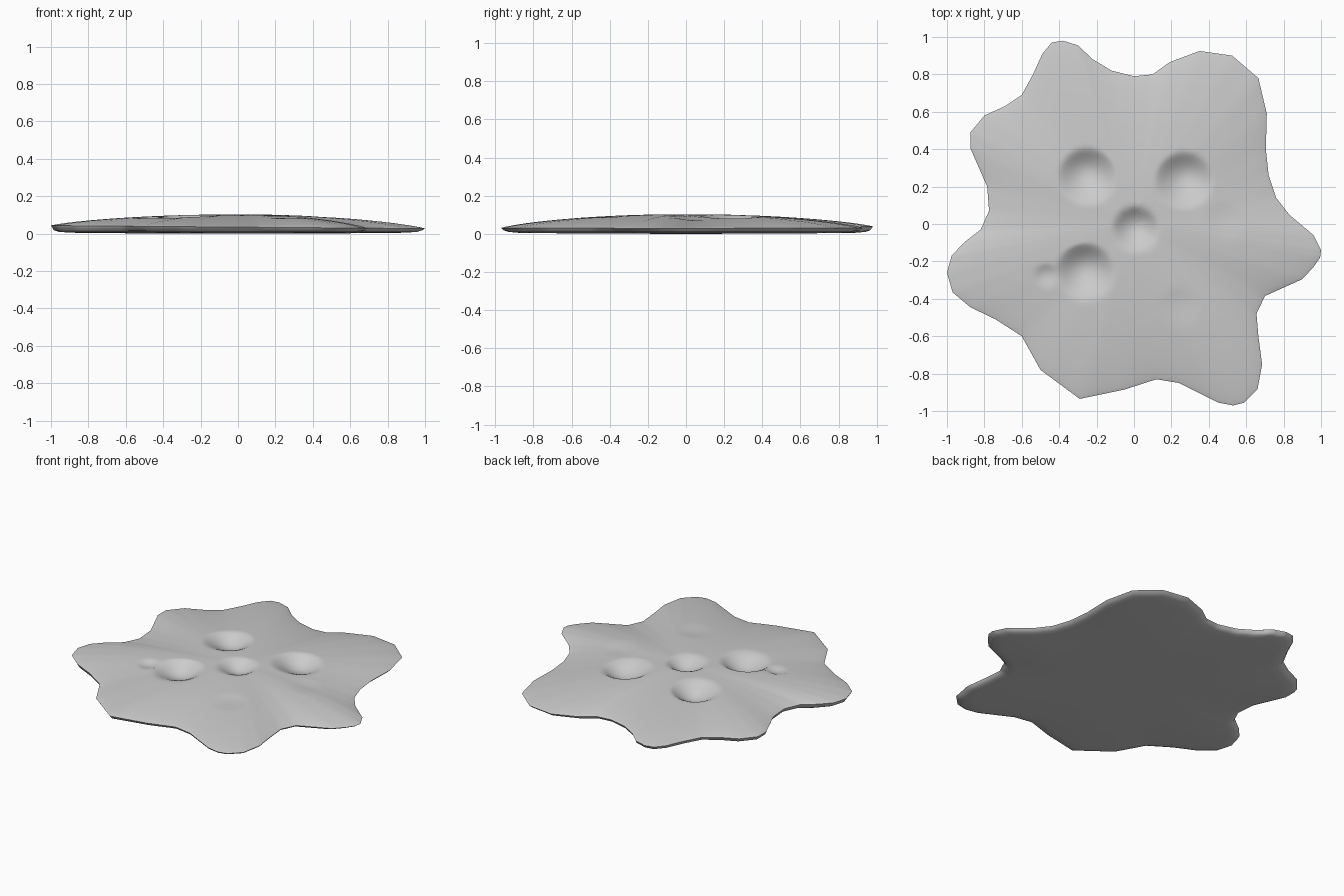
import bpy, bmesh, math
from mathutils import Vector

if "Cube" in bpy.data.objects:
    bpy.data.objects.remove(bpy.data.objects["Cube"])

# Splat outline, counter-clockwise seen from above
OUTLINE = [
    (1.0, -.14), (.96, -.06), (.83, .05), (.76, .14), (.72, .26), (.705, .40), (.71, .59),
    (.665, .78), (.525, .90), (.35, .925), (.19, .865), (.10, .80), (0, .79), (-.12, .82),
    (-.22, .88), (-.30, .955), (-.38, .98), (-.44, .97), (-.49, .91), (-.54, .80),
    (-.60, .69), (-.69, .63), (-.80, .58), (-.875, .49), (-.875, .405), (-.785, .20),
    (-.775, .07), (-.82, -.03), (-.91, -.10), (-.975, -.17), (-1.0, -.26), (-.97, -.365),
    (-.875, -.445), (-.74, -.51), (-.60, -.60), (-.50, -.78), (-.29, -.935), (-.05, -.885),
    (.12, -.83), (.24, -.85), (.45, -.955), (.53, -.97), (.59, -.955), (.66, -.885),
    (.685, -.75), (.665, -.60), (.655, -.48), (.70, -.385), (.90, -.295), (.96, -.23),
    (.995, -.18)]

# Dents in the top: x, y, radius, depth
DENTS = [(-.25, .25, .16, .06), (.27, .23, .16, .06), (.01, -.03, .13, .05),
         (-.26, -.26, .16, .06), (-.47, -.28, .07, .015),
         (.48, 0, .12, .005), (.25, -.45, .12, .006)]


def top_height(x, y, s):
    z = .035 + .068 * max(0, 1 - s * s) ** .8 - .008 * x * s
    for cx, cy, r, depth in DENTS:
        dx, dy = (x - cx) / r, (y - cy) / r
        q = dx * dx + dy * dy
        if q < 1:
            z -= depth * (1 - q) ** 1.5 * (1 + .5 * dy)
    return z


# Split each outline edge for a finer mesh
SPLIT = 4
rim = []
for i, a in enumerate(OUTLINE):
    a, b = Vector(a), Vector(OUTLINE[(i + 1) % len(OUTLINE)])
    rim += [a.lerp(b, k / SPLIT) for k in range(SPLIT)]

bm = bmesh.new()


def ring(s, height):
    return [bm.verts.new((p.x * s, p.y * s, height(p.x * s, p.y * s, s))) for p in rim]


# Underside rings, then the top from the rim to the middle
rings = [ring(s, lambda x, y, t, z=z: z)
         for s, z in ((.5, .001), (.9, .005), (.96, .010), (.985, .018))]
RINGS = 56
for k in range(RINGS):
    rings.append(ring(1 - (k / RINGS) ** 1.25, top_height))

n = len(rim)
for lo, hi in zip(rings, rings[1:]):
    for i in range(n):
        j = (i + 1) % n
        bm.faces.new((lo[i], lo[j], hi[j], hi[i]))

# Close both centres
bottom = bm.verts.new((0, 0, 0))
top = bm.verts.new((0, 0, top_height(0, 0, 0)))
for i in range(n):
    j = (i + 1) % n
    bm.faces.new((bottom, rings[0][j], rings[0][i]))
    bm.faces.new((top, rings[-1][i], rings[-1][j]))
bmesh.ops.recalc_face_normals(bm, faces=bm.faces)

mesh = bpy.data.meshes.new("splat_puddle")
bm.to_mesh(mesh)
bm.free()
puddle = bpy.data.objects.new("splat_puddle", mesh)
bpy.context.collection.objects.link(puddle)
bpy.context.view_layer.objects.active = puddle
puddle.select_set(True)
bpy.ops.object.shade_smooth_by_angle(angle=math.radians(50))
